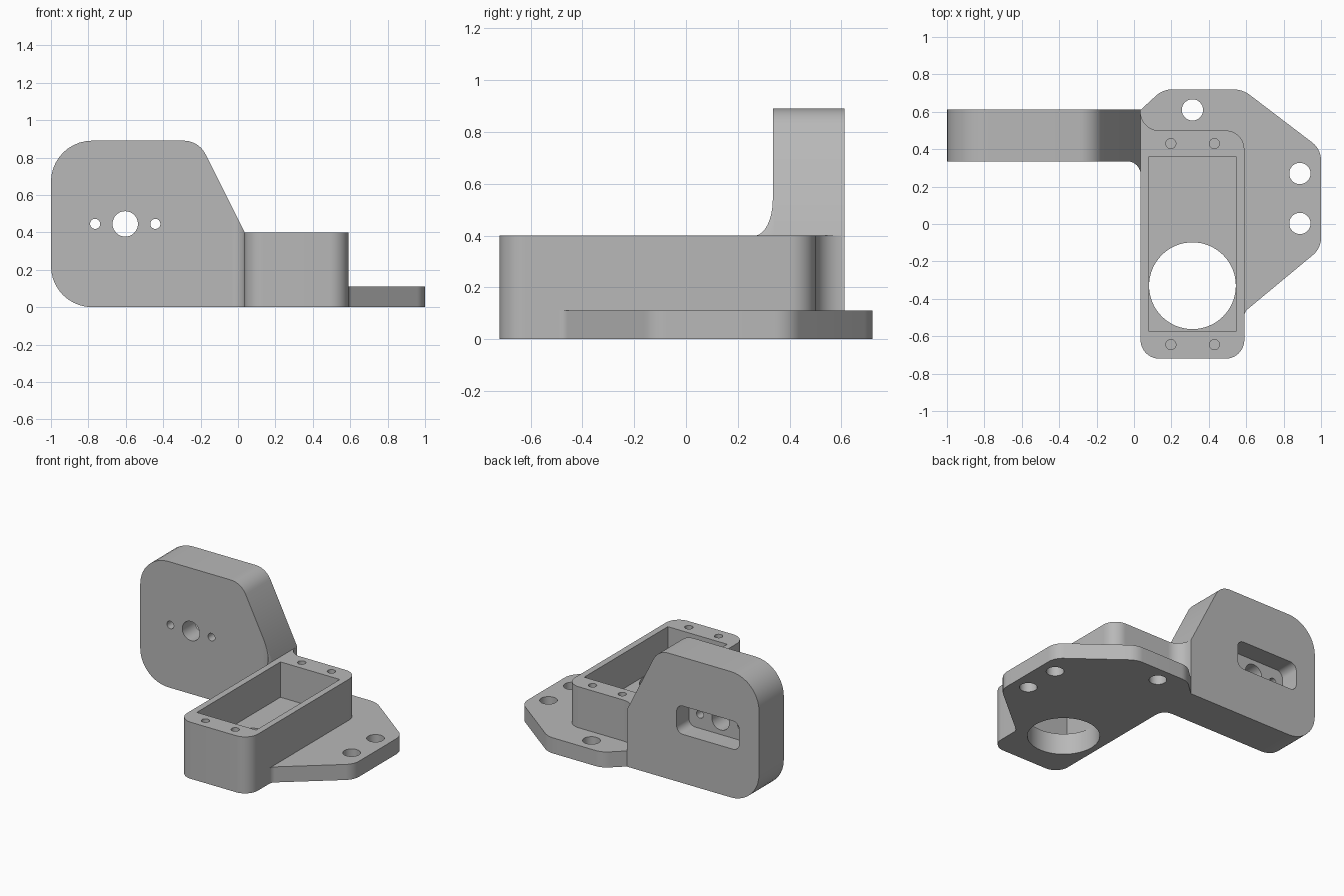
import bpy, bmesh, math
from mathutils import Vector, Matrix

if "Cube" in bpy.data.objects:
    bpy.data.objects.remove(bpy.data.objects["Cube"])

grey = bpy.data.materials.new("plain_grey")
grey.use_nodes = True
grey.diffuse_color = (0.48, 0.48, 0.48, 1)
grey.node_tree.nodes["Principled BSDF"].inputs["Base Color"].default_value = (0.48, 0.48, 0.48, 1)


def rounded(corners, steps=10):
    """Outline from (u, v, radius) corners, each replaced by a tangent arc."""
    out = []
    for i, (u, v, r) in enumerate(corners):
        p = Vector((u, v))
        if r == 0:
            out.append(p)
            continue
        a = (Vector(corners[i - 1][:2]) - p).normalized()
        b = (Vector(corners[(i + 1) % len(corners)][:2]) - p).normalized()
        half = a.angle(b) / 2
        centre = p + (a + b).normalized() * r / math.sin(half)
        start = p + a * r / math.tan(half) - centre
        end = p + b * r / math.tan(half) - centre
        sweep = start.angle_signed(end)  # clockwise positive
        for k in range(steps + 1):
            out.append(centre + Matrix.Rotation(-sweep * k / steps, 2) @ start)
    return out


def circle(u, v, r, n=48):
    return [Vector((u + r * math.cos(math.tau * k / n), v + r * math.sin(math.tau * k / n)))
            for k in range(n)]


def prism(name, outline, low, high, axis="Z"):
    """Extrude an outline along z, or an x-z outline along y."""
    def place(p, d):
        return (p.x, p.y, d) if axis == "Z" else (p.x, d, p.y)
    bm = bmesh.new()
    face = bm.faces.new([bm.verts.new(place(p, low)) for p in outline])
    shift = Vector((0, 0, high - low)) if axis == "Z" else Vector((0, high - low, 0))
    moved = bmesh.ops.extrude_face_region(bm, geom=[face])["geom"]
    bmesh.ops.translate(bm, vec=shift, verts=[g for g in moved if isinstance(g, bmesh.types.BMVert)])
    if face.is_valid and len(bm.faces) < len(outline) + 2:
        bm.faces.new([v for v in face.verts])
    bmesh.ops.recalc_face_normals(bm, faces=bm.faces)
    mesh = bpy.data.meshes.new(name)
    bm.to_mesh(mesh)
    bm.free()
    mesh.materials.append(grey)
    ob = bpy.data.objects.new(name, mesh)
    bpy.context.collection.objects.link(ob)
    return ob


def finish(ob, cutters=()):
    """Cut the openings, then shade the rounded walls smooth."""
    bpy.ops.object.select_all(action="DESELECT")
    bpy.context.view_layer.objects.active = ob
    ob.select_set(True)
    for cutter in cutters:
        cutter.hide_render = True
        mod = ob.modifiers.new("cut", "BOOLEAN")
        mod.operation, mod.solver, mod.object = "DIFFERENCE", "EXACT", cutter
        bpy.ops.object.modifier_apply(modifier=mod.name)
        bpy.data.objects.remove(cutter)
    bpy.ops.object.shade_smooth_by_angle(angle=math.radians(30))


SIDE, TOP, FLOOR = 0.035, 0.4, 0.15

# Open box with a concave fillet running into the upright plate
box = prism("box_body", rounded([
    (SIDE, -0.72, 0.1), (0.59, -0.72, 0.1), (0.59, 0.5, 0.1), (SIDE, 0.5, 0.1),
    (SIDE, 0.605, 0), (-0.02, 0.605, 0), (-0.02, 0.4, 0), (SIDE, 0.4, 0)]), 0, TOP)
cuts = [prism("cavity_cutter", rounded([
    (0.08, -0.575, 0), (0.545, -0.575, 0), (0.545, 0.36, 0), (0.08, 0.36, 0)]), FLOOR, 0.6),
    prism("round_opening_cutter", circle(0.3125, -0.33, 0.232, 64), -0.1, 0.3)]
for x in (0.197, 0.43):
    for y in (-0.645, 0.43):
        cuts.append(prism("screw_cutter", circle(x, y, 0.027, 24), 0.15, 0.6))
finish(box, cuts)

# Thin mounting flange along the back and left of the box
flange = prism("mounting_flange", rounded([
    (0.57, -0.52, 0), (0.59, -0.52, 0), (0.59, -0.47, 0.05), (1, -0.13, 0.12),
    (1, 0.4, 0.12), (0.58, 0.72, 0.15), (0.155, 0.72, 0.13), (SIDE, 0.61, 0),
    (SIDE, 0.42, 0), (0.57, 0.42, 0)]), 0, 0.11)
finish(flange, [prism("bolt_cutter", circle(x, y, 0.057, 32), -0.1, 0.3)
                for x, y in ((0.3125, 0.61), (0.887, 0.27), (0.887, 0.003))])

# Upright plate with a pocket in its back and three through holes
plate = prism("upright_plate", rounded([
    (-1, 0, 0.22), (SIDE, 0, 0), (SIDE, TOP, 0), (-0.21, 0.89, 0.13), (-1, 0.89, 0.22)]),
    0.335, 0.612, "Y")
cuts = [prism("pocket_cutter", rounded([
    (-0.845, 0.345, 0.05), (-0.355, 0.345, 0.05), (-0.355, 0.545, 0.05), (-0.845, 0.545, 0.05)]),
    0.475, 0.8, "Y")]
for x, r in ((-0.603, 0.068), (-0.764, 0.027), (-0.442, 0.027)):
    cuts.append(prism("hole_cutter", circle(x, 0.445, r, 32), 0.2, 0.55, "Y"))
finish(plate, cuts)

# Concave fillet between plate front and box side, following the slope
R = 0.07
fillet = prism("plate_fillet", rounded([
    (SIDE - R, 0, 0), (SIDE, 0, 0), (SIDE, TOP, 0), (SIDE - R, TOP + 2 * R, 0)]),
    0.335 - R, 0.34, "Y")
finish(fillet, [prism("fillet_cutter", circle(SIDE - R, 0.335 - R, R, 64), -0.1, 1)])
